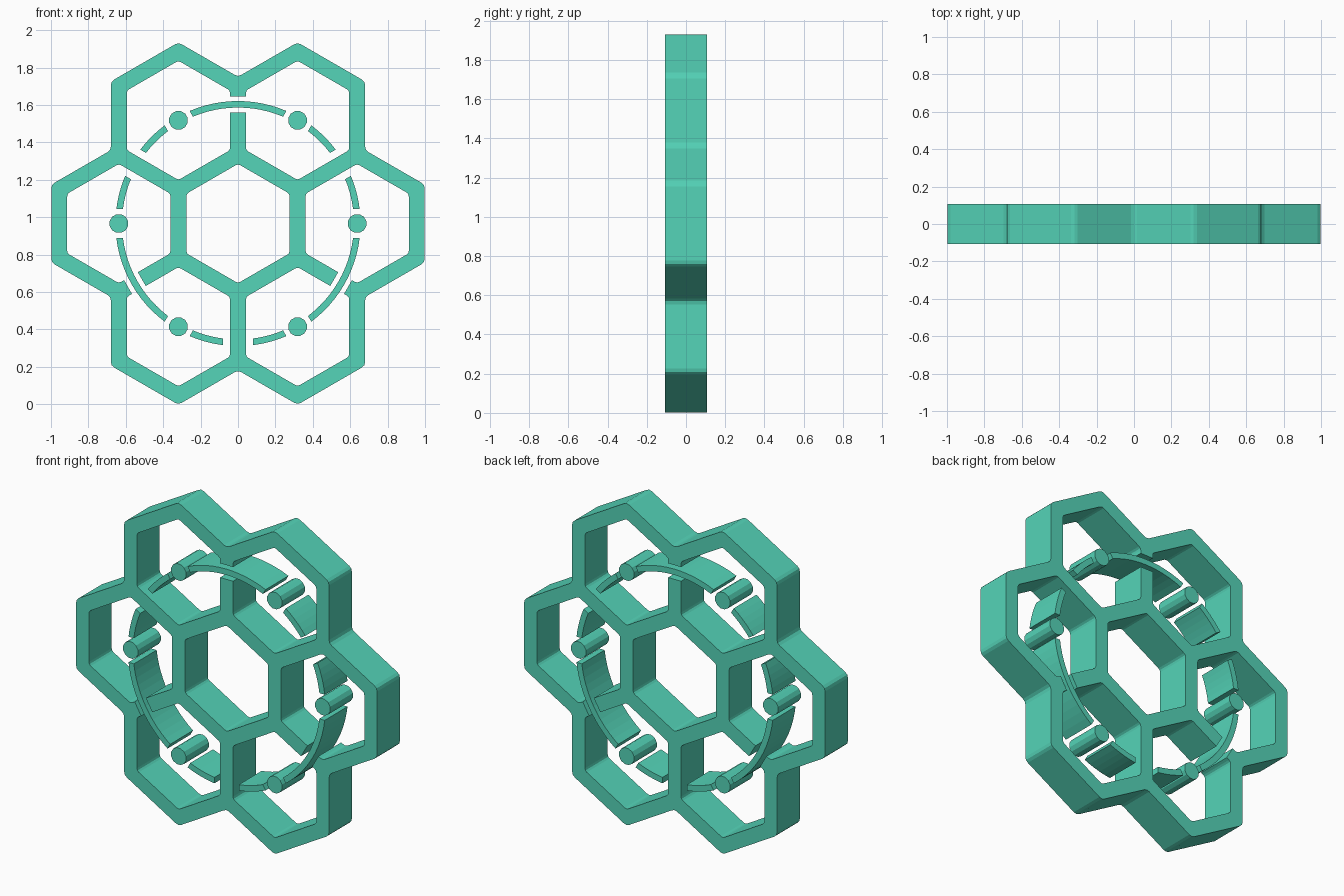
import bpy, bmesh
from math import radians, sin, cos, asin, pi
from mathutils import Vector

if "Cube" in bpy.data.objects:
    bpy.data.objects.remove(bpy.data.objects["Cube"])

CZ = 0.966            # height of the pattern centre
S = 0.637             # cell spacing and ring radius
H = 0.108             # half depth
W = 0.0425            # half wall thickness
C30 = cos(radians(30))

mat = bpy.data.materials.new("teal")
mat.diffuse_color = (0.09, 0.66, 0.48, 1)
mat.use_nodes = True
mat.node_tree.nodes["Principled BSDF"].inputs["Base Color"].default_value = mat.diffuse_color


def polar(r, deg, c=(0, 0)):
    return Vector((c[0] + r * cos(radians(deg)), c[1] + r * sin(radians(deg))))


def clip(points, size):
    # round each corner with a small three-point fillet
    out = []
    n = len(points)
    for i, p in enumerate(points):
        a = p + (points[i - 1] - p).normalized() * size
        b = p + (points[(i + 1) % n] - p).normalized() * size
        out += [a, (a + b) / 4 + p / 2, b]
    return out


def prism(name, points, depth=H):
    # extrude an x-z outline along y
    bm = bmesh.new()
    front = [bm.verts.new((p[0], -depth, p[1] + CZ)) for p in points]
    back = [bm.verts.new((p[0], depth, p[1] + CZ)) for p in points]
    bm.faces.new(front)
    bm.faces.new(back[::-1])
    for i in range(len(points)):
        j = (i + 1) % len(points)
        bm.faces.new((front[j], front[i], back[i], back[j]))
    bmesh.ops.recalc_face_normals(bm, faces=bm.faces)
    me = bpy.data.meshes.new(name)
    bm.to_mesh(me)
    bm.free()
    ob = bpy.data.objects.new(name, me)
    bpy.context.collection.objects.link(ob)
    me.materials.append(mat)
    return ob


def cut(target, points):
    cutter = prism("cutter", points, H * 2)
    m = target.modifiers.new("cut", 'BOOLEAN')
    m.operation, m.solver, m.object = 'DIFFERENCE', 'EXACT', cutter
    bpy.context.view_layer.objects.active = target
    bpy.ops.object.modifier_apply(modifier=m.name)
    bpy.data.objects.remove(cutter)


# honeycomb outline: six outer cells with a notch between neighbours
R_out = (S / 2 + W) / C30
R_in = (S / 2 - W) / C30
outline = []
for k in range(6):
    a = 60 * k
    c = polar(S, a)
    outline += [polar(R_out, a - 30, c), polar(R_out, a + 30, c),
                polar(S / 2 / C30 * 2 + W / C30, a + 30)]
frame = prism("honeycomb_frame", clip(outline, 0.02))

# cell openings
for c in [Vector((0, 0))] + [polar(S, 60 * k) for k in range(6)]:
    cut(frame, clip([polar(R_in, 30 + 60 * j, c) for j in range(6)], 0.014))

# gaps in three walls where the ring passes through
for a in (90, 210, 330):
    u, v = polar(1, a), polar(1, a + 90)
    cut(frame, [u * r + v * t for r, t in
                ((0.594, -0.055), (0.679, -0.055), (0.679, 0.055), (0.594, 0.055))])


def ring_arc(name, a0, d0, a1, d1, n):
    # arc between two radial axes, ends cut parallel to them at distance d
    pts = []
    for r, order in ((0.655, range(n + 1)), (0.62, range(n, -1, -1))):
        s = a0 + asin(d0 / r) * 180 / pi
        e = a1 - asin(d1 / r) * 180 / pi
        pts += [polar(r, s + (e - s) * i / n) for i in order]
    prism(name, pts)


# ring segments: whole through the gaps, split at the solid walls
for a in (90, 210, 330):
    ring_arc("ring_long_arc", a - 30, 0.077, a + 30, 0.077, 12)
for a in (30, 150, 270):
    ring_arc("ring_short_arc", a - 30, 0.077, a, 0.081, 5)
    ring_arc("ring_short_arc", a, 0.081, a + 30, 0.077, 5)

# pins in the outer cells
for k in range(6):
    c = polar(S, 60 * k)
    prism("ring_pin", [polar(0.051, 15 + 30 * j, c) for j in range(12)])
